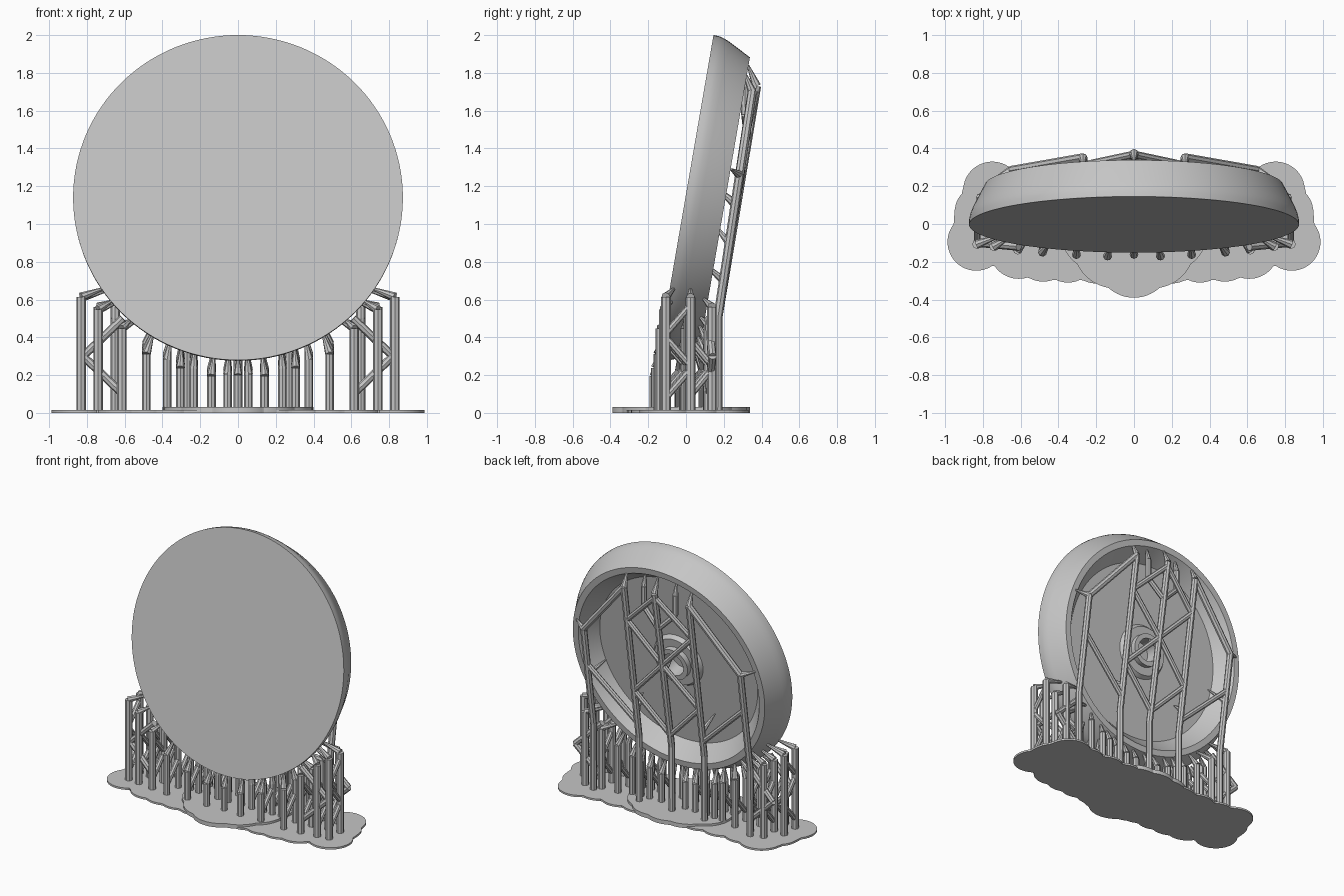
import bpy, bmesh, math
from mathutils import Vector, Matrix

cube = bpy.data.objects.get("Cube")
if cube:
    bpy.data.objects.remove(cube, do_unlink=True)

grey = bpy.data.materials.new("plain grey")
grey.use_nodes = True
grey.diffuse_color = (0.56, 0.56, 0.56, 1)
grey.node_tree.nodes["Principled BSDF"].inputs["Base Color"].default_value = grey.diffuse_color

TILT = math.radians(9.8)
AXIS = Vector((0, math.cos(TILT), -math.sin(TILT)))   # towards the dish back
UP = Vector((0, math.sin(TILT), math.cos(TILT)))      # up along the dish face
CENTRE = Vector((0, -0.003, 1.14))


def finish(name, bm, smooth=False):
    bmesh.ops.recalc_face_normals(bm, faces=bm.faces)
    mesh = bpy.data.meshes.new(name)
    bm.to_mesh(mesh)
    bm.free()
    obj = bpy.data.objects.new(name, mesh)
    bpy.context.collection.objects.link(obj)
    mesh.materials.append(grey)
    if smooth:
        bpy.ops.object.select_all(action="DESELECT")
        obj.select_set(True)
        bpy.context.view_layer.objects.active = obj
        bpy.ops.object.shade_smooth_by_angle(angle=math.radians(25))
    return obj


def strut(bm, a, b, r1=0.024, r2=None):
    """Eight-sided rod, or a cone when the radii differ."""
    a, b = Vector(a), Vector(b)
    turn = (b - a).to_track_quat("Z", "Y").to_matrix().to_4x4()
    bmesh.ops.create_cone(bm, cap_ends=True, segments=8, radius1=r1,
                          radius2=r1 if r2 is None else r2, depth=(b - a).length,
                          matrix=Matrix.Translation((a + b) / 2) @ turn)


def on_dish(x, depth):
    """Point on the underside of the dish at a given x and depth."""
    radius = 0.873 - max(0, depth - 0.045) * 0.5
    return CENTRE + Vector((x, 0, 0)) + AXIS * depth - UP * math.sqrt(radius ** 2 - x ** 2)


# Dish: lathed profile with a hollow back and a bored hub
profile = [(0, 0), (0.873, 0), (0.872, 0.03), (0.866, 0.055), (0.854, 0.085), (0.79, 0.21),
           (0.745, 0.21), (0.65, 0.09), (0.2, 0.09), (0.18, 0.12), (0.12, 0.12),
           (0.12, 0.16), (0.085, 0.16), (0.085, 0.05), (0, 0.05)]
bm = bmesh.new()
verts = [bm.verts.new((r, 0, d)) for r, d in profile]
edges = [bm.edges.new(pair) for pair in zip(verts, verts[1:])]
bmesh.ops.spin(bm, geom=verts + edges, axis=(0, 0, 1), cent=(0, 0, 0),
               angle=math.tau, steps=128, use_duplicate=False)
bmesh.ops.remove_doubles(bm, verts=bm.verts, dist=0.0001)
dish = finish("dish", bm, smooth=True)
dish.matrix_world = Matrix.Translation(CENTRE) @ Matrix.Rotation(-math.pi / 2 - TILT, 4, "X")


# Bases: slabs following the outline of overlapping circles
def scalloped_slab(name, circles, height, steps=160):
    circles = circles + [(-x, y, r) for x, y, r in circles if x]
    end = max(x + r for x, y, r in circles) - 0.0005
    front, back = [], []
    for i in range(steps + 1):
        px = -end * math.cos(math.pi * i / steps)
        spans = [(y, math.sqrt(r * r - (px - x) ** 2)) for x, y, r in circles if abs(px - x) < r]
        front.append((px, min(y - h for y, h in spans), 0))
        back.append((px, max(y + h for y, h in spans), 0))
    bm = bmesh.new()
    face = bm.faces.new([bm.verts.new(p) for p in front + back[::-1]])
    top = bmesh.ops.extrude_face_region(bm, geom=[face])["geom"]
    bmesh.ops.translate(bm, vec=(0, 0, height),
                        verts=[v for v in top if isinstance(v, bmesh.types.BMVert)])
    finish(name, bm)


scalloped_slab("wide_base", [(0.835, -0.095, 0.152), (0.8, 0.06, 0.15), (0.75, 0.175, 0.155),
                             (0.61, -0.135, 0.155), (0.6, 0.15, 0.15), (0.48, -0.155, 0.15),
                             (0.35, -0.16, 0.15), (0.42, 0.15, 0.15), (0.2, -0.165, 0.15),
                             (0.25, 0.15, 0.15), (0, 0, 0.2)], 0.014)
scalloped_slab("middle_base", [(0, -0.19, 0.2), (0.1, -0.12, 0.22), (0.18, -0.04, 0.21),
                               (0.2, 0.06, 0.2), (0.12, 0.12, 0.2), (0, 0.14, 0.2)], 0.03)

# Short supports under the dish: column x, contact x, rows from front to back
columns = [(0.83, 0.73, (0, 1)), (0.74, 0.68, (0, 1, 2)), (0.615, 0.58, (0, 1, 2)),
           (0.485, 0.455, (0, 1, 2)), (0.375, 0.36, (1, 2)), (0.305, 0.3, (0, 1, 2)),
           (0.235, 0.23, (1, 2)), (0.14, 0.13, (0, 1, 2)), (0.055, 0.05, (1, 2))]
rows = [(0.02, -0.04), (0.11, 0.0), (0.19, 0.04)]     # contact depth, column shift
for side, word in ((1, "left"), (-1, "right")):
    bm = bmesh.new()
    for cx, tx, picks in columns:
        line = []
        outer = cx > 0.6
        for depth, shift in (rows[i] for i in picks):
            # the outer columns lean further in towards the back
            tip = on_dish(tx - (depth * 0.35 if outer else 0), depth)
            top = Vector((cx, tip.y + shift, tip.z - (0.04 if outer else 0.09)))
            tip.x, top.x = tip.x * side, top.x * side
            strut(bm, (top.x, top.y, 0), top, 0.026 if outer else 0.023)
            strut(bm, top, tip, 0.024, 0.009)
            line.append(top)
        # front to back cross braces, in levels
        for a, b in zip(line, line[1:]):
            z, up = 0.08, True
            while z + 0.15 < min(a.z, b.z) + 0.02:
                ends = (z, z + 0.15) if up else (z + 0.15, z)
                strut(bm, (a.x, a.y, ends[0]), (b.x, b.y, ends[1]), 0.018)
                z, up = z + 0.17, not up
    # angled braces between the outer columns
    for y in (-0.12, 0.12):
        knee = (side * 0.82, y + 0.02, 0.3)
        strut(bm, knee, (side * 0.61, y, 0.5), 0.022)
        strut(bm, knee, (side * 0.61, y, 0.1), 0.022)
    finish(word + "_short_supports", bm)

# Centre support under the front rim
bm = bmesh.new()
tip = on_dish(0, 0.02)
strut(bm, (0, tip.y - 0.03, 0), (0, tip.y - 0.03, 0.2), 0.023)
strut(bm, (0, tip.y - 0.03, 0.2), tip, 0.023, 0.009)
finish("centre_short_support", bm)


# Tall supports leaning along the open back
def lean(x, z):
    slope = 0.152 if x else 0.167
    return Vector((x, 0.168 + max(0, z - 0.5) * slope, z))


bm = bmesh.new()
tall = [(-0.65, 1.26), (-0.27, 1.7), (0, 1.73), (0.27, 1.7), (0.65, 1.26)]
for x, z in tall:
    strut(bm, (x, 0.168, 0), lean(x, 0.51))
    strut(bm, lean(x, 0.5), lean(x, z))
    outward = 0.09 if x > 0.5 else -0.09 if x < -0.5 else 0
    rise = 0.03 if outward else 0.11
    strut(bm, lean(x, z), lean(x, z) + Vector((outward, -0.045, rise)), 0.024, 0.006)
for s in (1, -1):
    # shoulder arms, lower braces and zigzags to the middle support
    strut(bm, lean(s * 0.27, 1.7), lean(s * 0.65, 1.26))
    strut(bm, lean(s * 0.27, 0.62), lean(s * 0.65, 0.98), 0.02)
    for low, high in ((0.6, 0.88), (1.16, 0.88), (1.16, 1.44), (1.7, 1.44)):
        strut(bm, lean(0, low), lean(s * 0.27, high), 0.02)
    # small branches reaching the rim
    fork = lean(s * 0.13, 1.58) + Vector((0, -0.02, 0))
    bend = fork + Vector((0, 0, 0.15))
    strut(bm, lean(0, 1.45), fork, 0.02)
    strut(bm, fork, bend, 0.021)
    strut(bm, bend, bend + Vector((0, -0.02, 0.1)), 0.021, 0.006)
    # small tips reaching the wall and floor
    strut(bm, lean(s * 0.65, 0.9), lean(s * 0.56, 1.0) + Vector((0, -0.1, 0)), 0.022, 0.006)
    strut(bm, lean(s * 0.27, 0.7), lean(s * 0.3, 0.8) + Vector((0, -0.13, 0)), 0.022, 0.006)
# tip holding the hub
strut(bm, lean(0, 1.1), lean(0, 1.18) + Vector((0, -0.11, 0)), 0.025, 0.012)
finish("tall_back_supports", bm)
